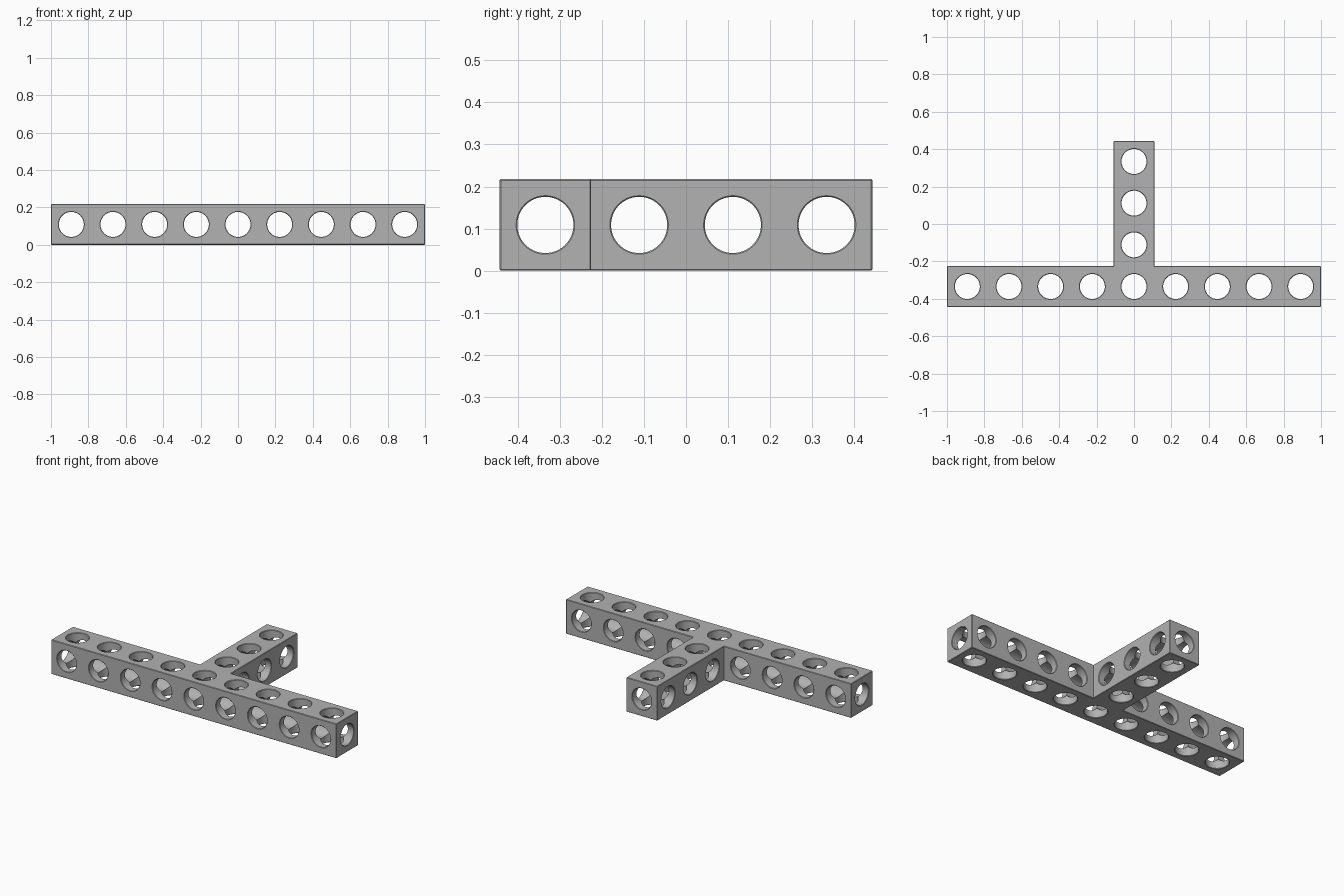
import bpy, bmesh, math
from mathutils import Matrix, Vector

if "Cube" in bpy.data.objects:
    bpy.data.objects.remove(bpy.data.objects["Cube"])

P, W = 0.2228, 0.2175          # hole pitch, beam width
H = W / 2
R, C = 0.0668, 0.0028          # hole radius, edge chamfer
YB = -1.5 * P                  # centre line of the long bar
YT = 1.5 * P + H               # far end of the stem
SEG = 48

grey = bpy.data.materials.new("beam grey")
grey.diffuse_color = (0.445, 0.445, 0.445, 1)
grey.use_nodes = True
grey.node_tree.nodes["Principled BSDF"].inputs["Base Color"].default_value = grey.diffuse_color

# T-shaped solid with finely chamfered edges
bm = bmesh.new()
outline = [(-1, YB - H), (1, YB - H), (1, YB + H), (H, YB + H),
           (H, YT), (-H, YT), (-H, YB + H), (-1, YB + H)]
face = bm.faces.new([bm.verts.new((x, y, 0)) for x, y in outline])
ext = bmesh.ops.extrude_face_region(bm, geom=[face])
bmesh.ops.translate(bm, vec=(0, 0, W),
                    verts=[v for v in ext["geom"] if isinstance(v, bmesh.types.BMVert)])
bmesh.ops.recalc_face_normals(bm, faces=bm.faces)
bm.normal_update()
edges = [e for e in bm.edges if e.calc_face_angle_signed() > 0.1]
bmesh.ops.bevel(bm, geom=edges, offset=C, segments=1, affect='EDGES')
mesh = bpy.data.meshes.new("t_beam")
bm.to_mesh(mesh)
bm.free()
beam = bpy.data.objects.new("t_beam", mesh)
bpy.context.collection.objects.link(beam)
mesh.materials.append(grey)


def add_hole(bm, a, b, twist):
    """Round cutter from face point a to face point b, flared at both mouths."""
    a, b = Vector(a), Vector(b)
    d = (b - a).normalized()
    rot = d.to_track_quat('Z', 'Y').to_matrix()
    length, over = (b - a).length, 0.002
    rings = []
    for t, r in ((-over, R + C + over), (C, R), (length - C, R),
                 (length + over, R + C + over)):
        rings.append([bm.verts.new(a + rot @ Vector((
            r * math.cos(2 * math.pi * (i + twist) / SEG),
            r * math.sin(2 * math.pi * (i + twist) / SEG), t))) for i in range(SEG)])
    for lo, hi in zip(rings, rings[1:]):
        for i in range(SEG):
            j = (i + 1) % SEG
            bm.faces.new((lo[i], lo[j], hi[j], hi[i]))
    bm.faces.new(rings[0][::-1])
    bm.faces.new(rings[-1])


xs = [(i - 4) * P for i in range(9)]
ys = [YB + k * P for k in (1, 2, 3)]
holes = {
    "vertical_holes": [((x, YB, 0), (x, YB, W)) for x in xs]
                      + [((0, y, 0), (0, y, W)) for y in ys],
    "cross_holes": [((x, YB - H, H), (x, YB + H if x else YT, H))
                    for x in [0 if abs(x) < 1e-6 else x for x in xs]],
    "long_holes": [((-1, YB, H), (1, YB, H))] + [((-H, y, H), (H, y, H)) for y in ys],
}

# Drill the three hole directions one after another
cutters = []
for n, (name, spans) in enumerate(holes.items()):
    bm = bmesh.new()
    for a, b in spans:
        add_hole(bm, a, b, 0.17 + 0.23 * n)
    bmesh.ops.recalc_face_normals(bm, faces=bm.faces)
    me = bpy.data.meshes.new(name)
    bm.to_mesh(me)
    bm.free()
    me.materials.append(grey)
    cutter = bpy.data.objects.new(name, me)
    bpy.context.collection.objects.link(cutter)
    cutter.hide_render = True
    cutters.append(cutter)
    mod = beam.modifiers.new(name, 'BOOLEAN')
    mod.operation, mod.solver, mod.object = 'DIFFERENCE', 'EXACT', cutter

# Bake the drilling, drop the cutters, smooth the bores
dg = bpy.context.evaluated_depsgraph_get()
baked = bpy.data.meshes.new_from_object(beam.evaluated_get(dg))
beam.modifiers.clear()
beam.data = baked
for c in cutters:
    bpy.data.objects.remove(c)
bpy.context.view_layer.objects.active = beam
beam.select_set(True)
bpy.ops.object.shade_smooth_by_angle(angle=math.radians(25))
